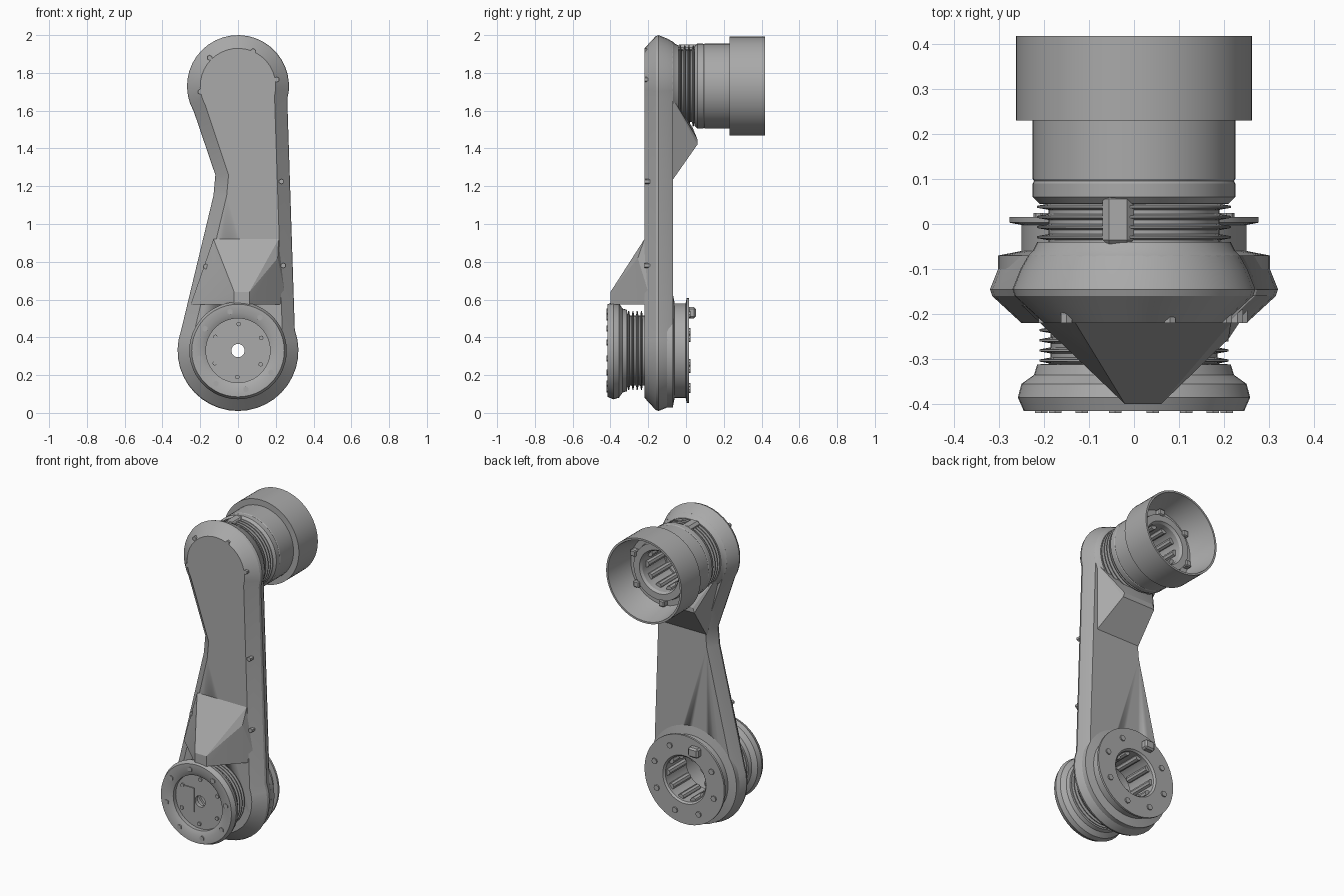
import bpy, bmesh
from math import sin, cos, pi, radians
from mathutils import Matrix

cube = bpy.data.objects.get("Cube")
if cube:
    bpy.data.objects.remove(cube)

metal = bpy.data.materials.new("plain grey")
metal.use_nodes = True
GREY = (0.4, 0.4, 0.4, 1)
metal.diffuse_color = GREY
metal.node_tree.nodes["Principled BSDF"].inputs["Base Color"].default_value = GREY

LOW, HIGH = 0.33, 1.73      # heights of the two joint axes


def finish(name, bm, angle=30):
    bmesh.ops.recalc_face_normals(bm, faces=bm.faces)
    mesh = bpy.data.meshes.new(name)
    bm.to_mesh(mesh)
    bm.free()
    mesh.materials.append(metal)
    ob = bpy.data.objects.new(name, mesh)
    bpy.context.collection.objects.link(ob)
    bpy.ops.object.select_all(action='DESELECT')
    ob.select_set(True)
    bpy.context.view_layer.objects.active = ob
    bpy.ops.object.shade_smooth_by_angle(angle=radians(angle))
    return ob


def lathe(name, z, profile, sides=48):
    """Spin a closed (radius, y) profile about a y-parallel axis."""
    bm = bmesh.new()
    rings = []
    for i in range(sides):
        a = 2 * pi * i / sides
        rings.append([bm.verts.new((r * cos(a), y, z + r * sin(a))) for r, y in profile])
    n = len(profile)
    for i in range(sides):
        p, q = rings[i], rings[(i + 1) % sides]
        for j in range(n):
            k = (j + 1) % n
            bm.faces.new((p[j], p[k], q[k], q[j]))
    return finish(name, bm)


def hull(name, points):
    bm = bmesh.new()
    for p in points:
        bm.verts.new(p)
    bmesh.ops.convex_hull(bm, input=bm.verts[:])
    return finish(name, bm, 12)


def box(name, x, y, z, size, bevel=0.0):
    bm = bmesh.new()
    bmesh.ops.create_cube(bm, size=1)
    bmesh.ops.scale(bm, vec=size, verts=bm.verts)
    if bevel:
        bmesh.ops.bevel(bm, geom=bm.edges[:], offset=bevel, segments=1, affect='EDGES')
    bmesh.ops.translate(bm, vec=(x, y, z), verts=bm.verts)
    return finish(name, bm)


def pegs(name, spots, radius, y0, y1, sides=8):
    """Short pins parallel to y at the given (x, z) spots."""
    bm = bmesh.new()
    turn = Matrix.Rotation(pi / 2, 4, 'X')
    for x, z in spots:
        bmesh.ops.create_cone(bm, cap_ends=True, segments=sides, radius1=radius, radius2=radius,
                              depth=y1 - y0, matrix=Matrix.Translation((x, (y0 + y1) / 2, z)) @ turn)
    return finish(name, bm)


def circle(radius, z, count, start=0.0):
    return [(radius * cos(start + 2 * pi * i / count), z + radius * sin(start + 2 * pi * i / count))
            for i in range(count)]


def ridges(y0, y1, low, high, count):
    """Zigzag profile for a finned neck."""
    step = (y1 - y0) / count
    out = []
    for i in range(count):
        y = y0 + i * step
        out += [(low, y), (low, y + step * 0.4), (high, y + step * 0.6), (high, y + step * 0.8)]
    return out + [(low, y1)]


# arm body: outline rings joined from front to back
def outline(inset):
    pts = []
    for i in range(25):
        a = radians(160 + 220 * i / 24)
        pts.append(((0.32 - inset) * cos(a), LOW + (0.32 - inset) * sin(a)))
    for i in range(25):
        a = radians(-15 + 225 * i / 24)
        pts.append(((0.27 - inset) * cos(a), HIGH + (0.27 - inset) * sin(a)))
    return pts + [(-0.12 + inset, 1.26), (-0.13 + inset, 1.15)]


bm = bmesh.new()
rings = [[bm.verts.new((x, y, z)) for x, z in outline(inset)]
         for y, inset in ((-0.22, 0.07), (-0.16, 0.005), (-0.145, 0), (-0.1, 0.018), (-0.07, 0.035))]
for p, q in zip(rings, rings[1:]):
    for i in range(len(p)):
        k = (i + 1) % len(p)
        bm.faces.new((p[i], p[k], q[k], q[i]))
bm.faces.new(rings[0])
bm.faces.new(rings[-1])
body = finish("arm_body", bm, 25)

bore = pegs("bore_cutter", [(0, LOW)], 0.16, -0.5, 0.3, 32)
bore.hide_render = True
bore.hide_viewport = True
cut = body.modifiers.new("bore", 'BOOLEAN')
cut.object = bore
cut.operation = 'DIFFERENCE'
cut.solver = 'EXACT'

# tapered gussets leading into the joints
hull("front_gusset", [(-0.13, -0.22, 0.92), (0.215, -0.22, 0.92), (-0.12, -0.255, 0.82), (0.21, -0.255, 0.82),
                      (-0.02, -0.4, 0.64), (0.06, -0.4, 0.64), (-0.02, -0.4, 0.575), (0.06, -0.4, 0.575),
                      (-0.25, -0.18, 0.575), (0.26, -0.18, 0.575)])
hull("rear_gusset", [(-0.09, -0.08, 1.22), (0.22, -0.08, 1.22), (-0.1, 0.06, 1.42), (0.13, 0.06, 1.42),
                     (-0.09, 0.06, 1.45), (0.12, 0.06, 1.45), (-0.06, 0.035, 1.51), (0.06, 0.035, 1.51),
                     (-0.2, -0.08, 1.68), (0.22, -0.08, 1.68)])

# lower joint, front side
lathe("lower_front_hub", LOW, [(0.15, -0.2), (0.22, -0.2)] + ridges(-0.22, -0.31, 0.185, 0.21, 4) +
      [(0.215, -0.312), (0.222, -0.335), (0.25, -0.355), (0.258, -0.385), (0.245, -0.415), (0.2, -0.415),
       (0.17, -0.4), (0.17, -0.375), (0.035, -0.375), (0.035, -0.35), (0.15, -0.35)])
box("hub_face_plate", -0.085, -0.377, LOW, (0.09, 0.008, 0.15))
pegs("hub_face_bolts", circle(0.14, LOW, 6, 0.5), 0.012, -0.385, -0.37)
pegs("front_rim_bolts", circle(0.21, LOW, 8, 0.2), 0.016, -0.42, -0.41, 6)

# lower joint, back side
lathe("lower_back_hub", LOW, [(0.14, -0.2), (0.16, -0.1), (0.302, -0.1), (0.302, -0.07), (0.25, -0.06),
                              (0.25, -0.002), (0.277, 0.003), (0.277, 0.016), (0.15, 0.016), (0.14, 0.005)])
pegs("lower_bore_rollers", circle(0.138, LOW, 10), 0.02, -0.18, -0.01)
pegs("lower_back_bolts", circle(0.215, LOW, 8, 0.3), 0.018, 0.01, 0.024)
box("lower_latch", -0.08, 0.03, 0.53, (0.07, 0.045, 0.06), 0.01)

# upper joint: flange, finned neck, barrel and open cap
lathe("upper_flange", HIGH, [(0.1, -0.09), (0.24, -0.09), (0.235, -0.07), (0.225, -0.06), (0.215, -0.04), (0.1, -0.04)])
lathe("upper_neck", HIGH, [(0.11, -0.05)] + ridges(-0.045, 0.045, 0.19, 0.215, 4) + [(0.11, 0.045)])
lathe("upper_barrel", HIGH, [(0.12, 0.04), (0.21, 0.045), (0.225, 0.06), (0.225, 0.09), (0.222, 0.095), (0.225, 0.1),
                             (0.225, 0.24), (0.18, 0.24), (0.175, 0.27), (0.135, 0.27), (0.125, 0.255)])
lathe("upper_cap", HIGH, [(0.21, 0.23), (0.262, 0.23), (0.262, 0.418), (0.25, 0.418), (0.215, 0.24)], 64)
lathe("upper_bore_floor", HIGH, [(0.02, -0.03), (0.14, -0.03), (0.14, -0.01), (0.02, -0.01)])
pegs("upper_bore_centre", [(0, HIGH)], 0.03, -0.05, 0.0)
pegs("upper_bore_rollers", circle(0.122, HIGH, 10), 0.02, 0.0, 0.22)
for i, (x, z) in enumerate(circle(0.19, HIGH, 6, 0.4)):
    box("cap_lug_%d" % (i + 1), x, 0.26, z, (0.04, 0.04, 0.04), 0.006)
box("upper_latch", -0.035, 0.01, 1.93, (0.07, 0.12, 0.04), 0.015)

# small pins along the front edge of the arm
pegs("edge_pins", [(-0.2, 1.7), (-0.15, 1.88), (0.08, 1.915), (0.205, 1.765), (0.23, 1.225), (0.24, 0.78),
                   (-0.17, 0.775)], 0.014, -0.22, -0.19, 6)
